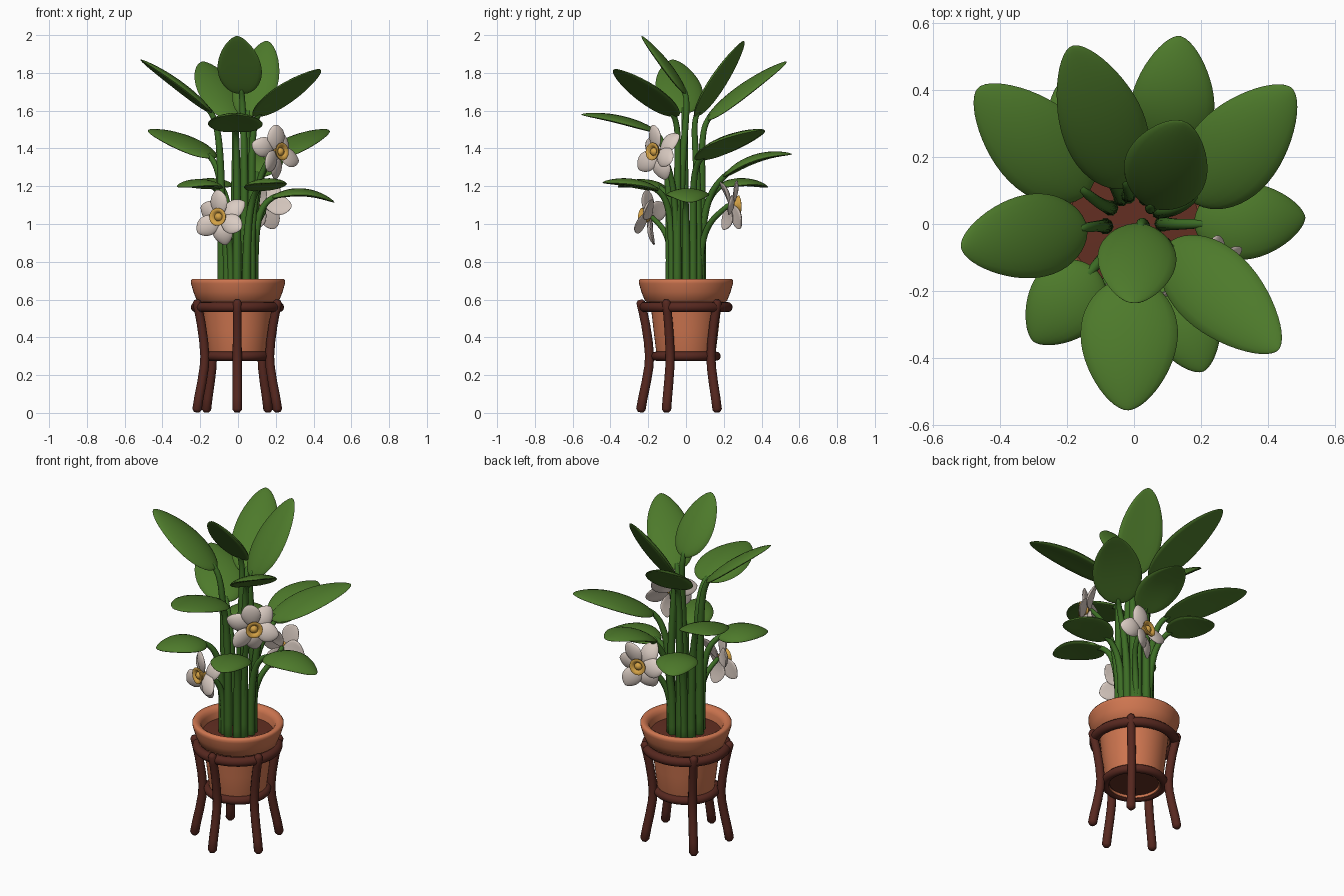
import bpy, bmesh, math
from mathutils import Vector as V

if "Cube" in bpy.data.objects:
    bpy.data.objects.remove(bpy.data.objects["Cube"])

def mat(name, c):
    m = bpy.data.materials.new(name)
    m.diffuse_color = (*c, 1)
    m.use_nodes = True
    m.node_tree.nodes["Principled BSDF"].inputs["Base Color"].default_value = m.diffuse_color
    return m

LEAF = mat("leaf green", (0.075, 0.195, 0.024))
STEM = mat("stem green", (0.045, 0.15, 0.018))
CLAY = mat("terracotta", (0.62, 0.18, 0.08))
WOOD = mat("dark red wood", (0.095, 0.021, 0.014))
SOIL = mat("brown soil", (0.125, 0.028, 0.016))
PETAL = mat("petal white", (0.70, 0.60, 0.54))
GOLD = mat("corona yellow", (0.66, 0.36, 0.06))

def loft(name, rings, material):
    """Skin a list of equal-length point rings and cap both ends."""
    bm = bmesh.new()
    vs = [[bm.verts.new(p) for p in r] for r in rings]
    n = len(vs[0])
    for a, b in zip(vs, vs[1:]):
        for i in range(n):
            j = (i + 1) % n
            bm.faces.new((a[i], a[j], b[j], b[i]))
    bm.faces.new(vs[0][::-1])
    bm.faces.new(vs[-1])
    bmesh.ops.recalc_face_normals(bm, faces=bm.faces)
    me = bpy.data.meshes.new(name)
    bm.to_mesh(me)
    bm.free()
    me.materials.append(material)
    ob = bpy.data.objects.new(name, me)
    bpy.context.collection.objects.link(ob)
    bpy.ops.object.select_all(action='DESELECT')
    ob.select_set(True)
    bpy.context.view_layer.objects.active = ob
    bpy.ops.object.shade_smooth_by_angle(angle=math.radians(60))
    return ob

def ring(c, a, b, n):
    return [c + a * math.cos(2 * math.pi * i / n) + b * math.sin(2 * math.pi * i / n) for i in range(n)]

def lathe(name, profile, material, n=48, c=V((0, 0, 0)), axis=V((0, 0, 1))):
    s = axis.orthogonal().normalized()
    t = axis.cross(s)
    return loft(name, [ring(c + axis * z, s * r, t * r, n) for r, z in profile], material)

def bezier(pts, n):
    out = []
    for k in range(n + 1):
        q, t = list(pts), k / n
        while len(q) > 1:
            q = [a.lerp(b, t) for a, b in zip(q, q[1:])]
        out.append(q[0])
    return out

def tube(name, pts, r0, r1, material, n=10):
    """Tapered round tube with softly closed ends."""
    d0, d1 = (pts[1] - pts[0]).normalized(), (pts[-1] - pts[-2]).normalized()
    r = [r0 + (r1 - r0) * i / (len(pts) - 1) for i in range(len(pts))]
    pts = [pts[0] - d0 * r0 * 0.6] + pts + [pts[-1] + d1 * r1 * 0.6]
    r = [r0 * 0.55] + r + [r1 * 0.55]
    rings = []
    for i, p in enumerate(pts):
        d = (pts[min(i + 1, len(pts) - 1)] - pts[max(i - 1, 0)]).normalized()
        s = V((0, 1, 0.001)).cross(d).normalized()
        rings.append(ring(p, s * r[i], d.cross(s) * r[i], n))
    return loft(name, rings, material)

def blade(name, path, side, half, thick, droop, power, material):
    """Rounded leaf or petal: flat oval sections along a path."""
    n, rings = 24, []
    for k in range(n + 1):
        u = min(max((1 - math.cos(math.pi * k / n)) / 2, 0.001), 0.999)
        f = u * (len(path) - 1)
        i = min(int(f), len(path) - 2)
        p = path[i].lerp(path[i + 1], f - i)
        nor = side.cross(path[i + 1] - path[i]).normalized()
        w = math.sin(math.pi * u ** power) ** 0.56
        pts = []
        for j in range(20):
            a = 2 * math.pi * j / 20
            x = math.cos(a)
            pts.append(p + side * half * w * x
                       + nor * (thick * w * math.sin(a) - droop * half * w * x * x))
        rings.append(pts)
    return loft(name, rings, material)

# Pot, soil and dark underside
lathe("pot", [(0.135, 0.31), (0.137, 0.285), (0.15, 0.285), (0.155, 0.30), (0.172, 0.44), (0.188, 0.58),
              (0.20, 0.583), (0.217, 0.592), (0.236, 0.64), (0.249, 0.685), (0.25, 0.70), (0.243, 0.71),
              (0.225, 0.71), (0.208, 0.70), (0.198, 0.68), (0.19, 0.62)], CLAY)
lathe("soil", [(0.185, 0.60), (0.193, 0.645), (0.10, 0.65), (0.01, 0.65)], SOIL)
lathe("pot_underside", [(0.136, 0.30), (0.136, 0.306)], SOIL)

# Plant stand: two hoops and five bowed legs
for nm, z, r, t in (("upper_hoop", 0.56, 0.22, 0.027), ("lower_hoop", 0.30, 0.16, 0.024)):
    bpy.ops.mesh.primitive_torus_add(location=(-0.003, 0, z), major_radius=r, minor_radius=t,
                                     major_segments=48, minor_segments=12)
    o = bpy.context.object
    o.name = nm
    o.data.materials.append(WOOD)
    bpy.ops.object.shade_smooth()
for k, deg in enumerate((-90, -25, 46, 134, 205)):
    a = math.radians(deg)
    path = [V((r * math.cos(a) - 0.004, r * math.sin(a) - 0.004, z)) for r, z in
            ((0.235, 0.018), (0.224, 0.08), (0.207, 0.16), (0.193, 0.24), (0.189, 0.30),
             (0.196, 0.38), (0.210, 0.47), (0.225, 0.54), (0.236, 0.585))]
    tube(f"stand_leg_{k + 1}", path, 0.025, 0.023, WOOD, 12)

def stem(name, end, d, r0, r1):
    h = V((end.x, end.y, 0))
    root = h * min(1, 0.085 / max(h.length, 0.001))
    if root.length < 0.04:
        root = root.normalized() * 0.045
    z = end.z
    pts = [V((root.x, root.y, 0.63)), V((root.x, root.y, 0.63 + (z - 0.63) * 0.5)),
           V((root.x * 1.1, root.y * 1.1, 0.63 + (z - 0.63) * 0.78)), end - d * 0.1, end]
    tube(name, bezier(pts, 18), r0, r1, STEM)

# Leaves: base, tip, width, arch
leaves = [
    ((0.02, 0.0, 1.69), (-0.005, -0.235, 1.995), 0.235, 0.02),
    ((0.05, 0.05, 1.57), (0.15, 0.305, 1.97), 0.25, 0.02),
    ((-0.02, 0.11, 1.55), (-0.185, 0.53, 1.86), 0.25, 0.04),
    ((0.10, -0.06, 1.57), (0.43, -0.375, 1.82), 0.25, 0.04),
    ((-0.14, -0.01, 1.59), (-0.515, -0.07, 1.87), 0.25, 0.03),
    ((-0.01, -0.16, 1.49), (-0.02, -0.555, 1.58), 0.29, 0.04),
    ((-0.14, 0.09, 1.35), (-0.465, 0.405, 1.50), 0.27, 0.05),
    ((0.17, 0.07, 1.34), (0.47, 0.405, 1.50), 0.27, 0.05),
    ((0.10, 0.20, 1.25), (0.135, 0.56, 1.37), 0.25, 0.08),
    ((0.18, 0.0, 1.14), (0.51, 0.02, 1.115), 0.23, 0.08),
    ((0.10, -0.15, 1.18), (0.205, -0.44, 1.22), 0.22, 0.04),
    ((-0.12, -0.13, 1.19), (-0.30, -0.35, 1.195), 0.23, 0.05),
    ((-0.09, 0.18, 1.20), (-0.21, 0.43, 1.195), 0.23, 0.05),
]
for k, (b, t, w, arch) in enumerate(leaves):
    b, t = V(b), V(t)
    side = (t - b).cross(V((0, 0, 1))).normalized()
    up = side.cross(t - b).normalized()
    path = bezier([b, b.lerp(t, 0.5) + up * arch, t], 24)
    d = (path[1] - path[0]).normalized()
    blade(f"leaf_{k + 1}", path, side, w / 2, 0.021, 0.12, 0.8, LEAF)
    stem(f"leaf_stem_{k + 1}", b + d * 0.03, d, 0.024, 0.014)

# Flowers: centre, facing, spin
flowers = [
    ((0.20, -0.145, 1.38), (0.70, -0.70, 0.08), 20),
    ((-0.09, -0.19, 1.035), (-0.38, -0.92, 0.06), 25),
    ((0.135, 0.235, 1.10), (-0.18, 0.97, 0.08), 0),
]
for k, (c, f, spin) in enumerate(flowers):
    c, f = V(c), V(f).normalized()
    s = f.cross(V((0, 0, 1))).normalized()
    u = s.cross(f)
    for i in range(6):
        a = math.radians(spin + 60 * i)
        d = s * math.cos(a) + u * math.sin(a)
        front = i % 2
        lift = f * (0.012 if front else -0.008)
        path = bezier([c + lift + d * 0.005, c + lift + d * 0.075 + f * 0.02,
                       c + lift + d * 0.145 + f * (0.02 if front else -0.03)], 12)
        side = (d.cross(f) + f * 0.25).normalized()
        blade(f"flower_{k + 1}_petal_{i + 1}", path, side, 0.054, 0.012, 0.15, 1.1, PETAL)
    # Yellow cup with a small bead in the middle
    lathe(f"flower_{k + 1}_corona", [(0.02, 0.0), (0.028, 0.02), (0.036, 0.034), (0.046, 0.043), (0.047, 0.05),
                                     (0.038, 0.053), (0.028, 0.045), (0.022, 0.038), (0.018, 0.046),
                                     (0.009, 0.052), (0.001, 0.054)], GOLD, 24, c, f)
    back = (f + V((0, 0, 0.8))).normalized()
    stem(f"flower_stem_{k + 1}", c - f * 0.012, back, 0.02, 0.013)
